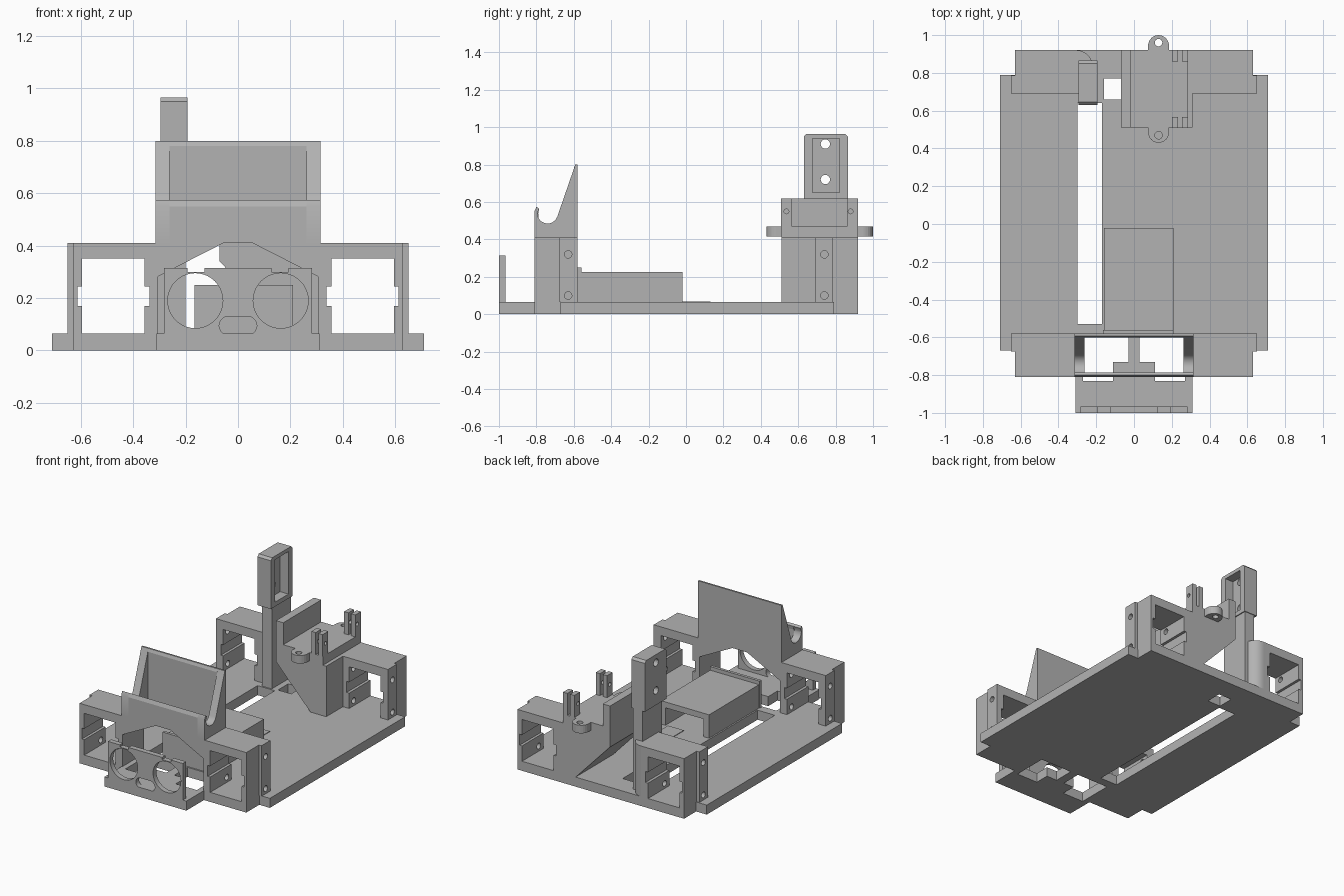
import bpy, bmesh, math
from mathutils import Vector

cube = bpy.data.objects.get("Cube")
if cube:
    bpy.data.objects.remove(cube, do_unlink=True)

grey = bpy.data.materials.new("plain grey")
grey.use_nodes = True
grey.diffuse_color = (0.45, 0.45, 0.45, 1)
grey.node_tree.nodes["Principled BSDF"].inputs["Base Color"].default_value = (0.45, 0.45, 0.45, 1)

T = 0.065      # floor thickness
DECK = 0.41    # top of the motor mounts


def prism(name, pts, axis, lo, hi):
    """Extrude a 2D outline along an axis: x -> (y,z), y -> (x,z), z -> (x,y)."""
    place = {"x": lambda p, t: (t, p[0], p[1]),
             "y": lambda p, t: (p[0], t, p[1]),
             "z": lambda p, t: (p[0], p[1], t)}[axis]
    bm = bmesh.new()
    face = bm.faces.new([bm.verts.new(place(p, lo)) for p in pts])
    ext = bmesh.ops.extrude_face_region(bm, geom=[face])
    move = Vector(place((0, 0), hi - lo))
    bmesh.ops.translate(bm, vec=move, verts=[v for v in ext["geom"] if isinstance(v, bmesh.types.BMVert)])
    bmesh.ops.recalc_face_normals(bm, faces=bm.faces)
    me = bpy.data.meshes.new(name)
    bm.to_mesh(me)
    bm.free()
    me.materials.append(grey)
    ob = bpy.data.objects.new(name, me)
    bpy.context.scene.collection.objects.link(ob)
    return ob


def rect(a, b, c, d):
    return [(a, c), (b, c), (b, d), (a, d)]


def box(name, x0, x1, y0, y1, z0, z1):
    return prism(name, rect(x0, x1, y0, y1), "z", z0, z1)


def arc(cx, cy, r, a0, a1, n):
    return [(cx + r * math.cos(math.radians(a0 + (a1 - a0) * i / n)),
             cy + r * math.sin(math.radians(a0 + (a1 - a0) * i / n))) for i in range(n + 1)]


def circle(cx, cy, r, n=32):
    return arc(cx, cy, r, 0, 360, n)[:-1]


def cut(ob, *cutters):
    for c in cutters:
        c.hide_render = True
        mod = ob.modifiers.new("cut", "BOOLEAN")
        mod.operation, mod.solver, mod.object = "DIFFERENCE", "EXACT", c
        bpy.context.view_layer.objects.active = ob
        bpy.ops.object.modifier_apply(modifier=mod.name)
        bpy.data.objects.remove(c, do_unlink=True)


def smooth(ob):
    bpy.ops.object.select_all(action="DESELECT")
    ob.select_set(True)
    bpy.context.view_layer.objects.active = ob
    bpy.ops.object.shade_smooth_by_angle(angle=math.radians(30))


# Floor with stepped corners and a front tongue
half = [(0.31, -1), (0.31, -0.81), (0.63, -0.81), (0.63, -0.67), (0.71, -0.67),
        (0.71, 0.79), (0.63, 0.79), (0.63, 0.92)]
floor = prism("floor", half + [(-x, y) for x, y in reversed(half)], "z", 0, T)
cut(floor,
    box("slot", -0.30, -0.17, -0.53, 0.64, -1, 1),
    box("cable_hole", -0.16, -0.06, 0.66, 0.77, -1, 1))
for s in (-1, 1):
    opening = [(0.03, -0.59), (0.27, -0.59), (0.27, -0.83), (0.11, -0.83), (0.11, -0.73), (0.03, -0.73)]
    cut(floor, prism("front_opening", [(s * x, y) for x, y in opening], "z", -1, 1))

# Four motor mounts: stepped blocks with a notched window and screw holes
mount_plan = {"front": [(-0.81, -0.675, -0.58), -0.63], "rear": [(0.92, 0.785, 0.69), 0.74]}
for end, ((outer, step, inner), hole_y) in mount_plan.items():
    for side, s in (("left", 1), ("right", -1)):
        plan = [(0.305, outer), (0.63, outer), (0.63, step), (0.65, step), (0.65, inner), (0.305, inner)]
        mount = prism(f"{end}_{side}_motor_mount", [(s * x, y) for x, y in plan], "z", T, DECK)
        window = [(0.357, 0.04), (0.595, 0.04), (0.595, 0.17), (0.613, 0.17), (0.613, 0.245), (0.595, 0.245),
                  (0.595, 0.35), (0.357, 0.35), (0.357, 0.245), (0.338, 0.245), (0.338, 0.17), (0.357, 0.17)]
        cut(mount, prism("window", [(s * x, z) for x, z in window], "y", -2, 2))
        for z in (0.1, 0.32):
            cut(mount, prism("screw", circle(hole_y, z, 0.02, 16), "x", *sorted((s * 0.32, s * 0.7))))

# Rounded filler beside the rear right mount
filler = prism("rounded_filler", [(-0.305, 0.69), (-0.22, 0.69)] + arc(-0.305, 0.835, 0.085, 0, 90, 12), "z", T, DECK)
smooth(filler)

# Front cradle: end cheeks, hooked lip and tall back wall
cheek = ([(-0.81, DECK), (-0.81, 0.55), (-0.80, 0.575), (-0.785, 0.565), (-0.795, 0.54)]
         + arc(-0.74, 0.54, 0.055, 190, 340, 10) + [(-0.592, 0.80), (-0.58, 0.80), (-0.58, DECK)])
for side, x0, x1 in (("right", -0.315, -0.262), ("left", 0.262, 0.315)):
    smooth(prism(f"cradle_{side}_cheek", cheek, "x", x0, x1))
prism("cradle_lip", [(-0.81, DECK), (-0.81, 0.55), (-0.80, 0.575), (-0.785, 0.565), (-0.79, 0.54),
                     (-0.785, DECK)], "x", -0.262, 0.262)
prism("cradle_back", [(-0.60, DECK), (-0.60, 0.78), (-0.592, 0.80), (-0.58, 0.80), (-0.58, DECK)], "x", -0.262, 0.262)

# Triangular gussets below the cradle walls
for side, s in (("right", -1), ("left", 1)):
    for end, y0, y1 in (("front", -0.81, -0.785), ("back", -0.60, -0.58)):
        prism(f"{end}_{side}_gusset", [(s * 0.31, 0.28), (s * 0.31, DECK), (s * 0.055, DECK)], "y", y0, y1)

# Sensor plate with two round eyes, a slot and top notches
plate = box("sensor_plate", -0.283, 0.283, -1, -0.965, T, 0.315)
stadium = arc(0.037, 0.095, 0.035, -90, 90, 10) + arc(-0.037, 0.095, 0.035, 90, 270, 10)
cut(plate, prism("slot", stadium, "y", -2, 0))
for s in (-1, 1):
    cut(plate, prism("eye", circle(s * 0.163, 0.19, 0.105, 40), "y", -2, 0),
        prism("notch", rect(s * 0.16 - 0.033, s * 0.16 + 0.033, 0.3, 0.4), "y", -2, 0))
smooth(plate)

# Hollow battery housing with an open rear end
housing = box("battery_housing", -0.16, 0.21, -0.56, -0.02, T, 0.225)
cut(housing, box("hollow", -0.12, 0.17, -0.53, 0.2, 0, 0.185))
box("housing_stop", -0.165, 0.21, -0.58, -0.56, T, 0.25)
box("housing_tongue", 0.03, 0.15, -0.02, 0.13, T, T + 0.004)

# Servo platform carried on a slanted bracket
bracket = [(-0.07, 0.47), (-0.07, 0.34), (0.19, T), (0.31, T), (0.31, DECK), (0.285, DECK), (0.285, 0.47)]
prism("servo_bracket", bracket, "y", 0.51, 0.92)
box("servo_wall", -0.07, -0.015, 0.51, 0.92, 0.47, 0.62)
for end, y0, y1, mid in (("front", 0.507, 0.567, 0.537), ("rear", 0.86, 0.92, 0.88)):
    for n, (x0, x1) in enumerate(((0.2, 0.232), (0.253, 0.285))):
        post = box(f"servo_{end}_post_{n + 1}", x0, x1, y0, y1, 0.47, 0.62)
        cut(post, prism("screw", circle(mid, 0.55, 0.013, 12), "x", 0.1, 0.4))
for end, root, tip, s in (("front", 0.51, 0.47, -1), ("rear", 0.92, 0.96, 1)):
    ear = prism(f"servo_{end}_ear", [(0.185, root), (0.185, tip - s * 0.01)]
                + arc(0.13, tip - s * 0.015, 0.055, 0, s * 180, 12)[1:-1]
                + [(0.075, tip - s * 0.01), (0.075, root)], "z", 0.415, 0.47)
    cut(ear, prism("screw", circle(0.13, tip, 0.02, 16), "z", 0, 1))

# Tall sensor tower: column plus a channel open to the left
box("tower_column", -0.275, -0.2, 0.65, 0.86, T, 0.62)
head = prism("tower_head", [(0.63, 0.62), (0.865, 0.62), (0.865, 0.95), (0.85, 0.965), (0.645, 0.965), (0.63, 0.95)],
             "x", -0.295, -0.193)
cut(head, box("channel", -0.255, 0, 0.675, 0.82, 0.65, 0.94))
for z in (0.72, 0.91):
    cut(head, prism("screw", circle(0.745, z, 0.025, 20), "x", -0.5, 0))
